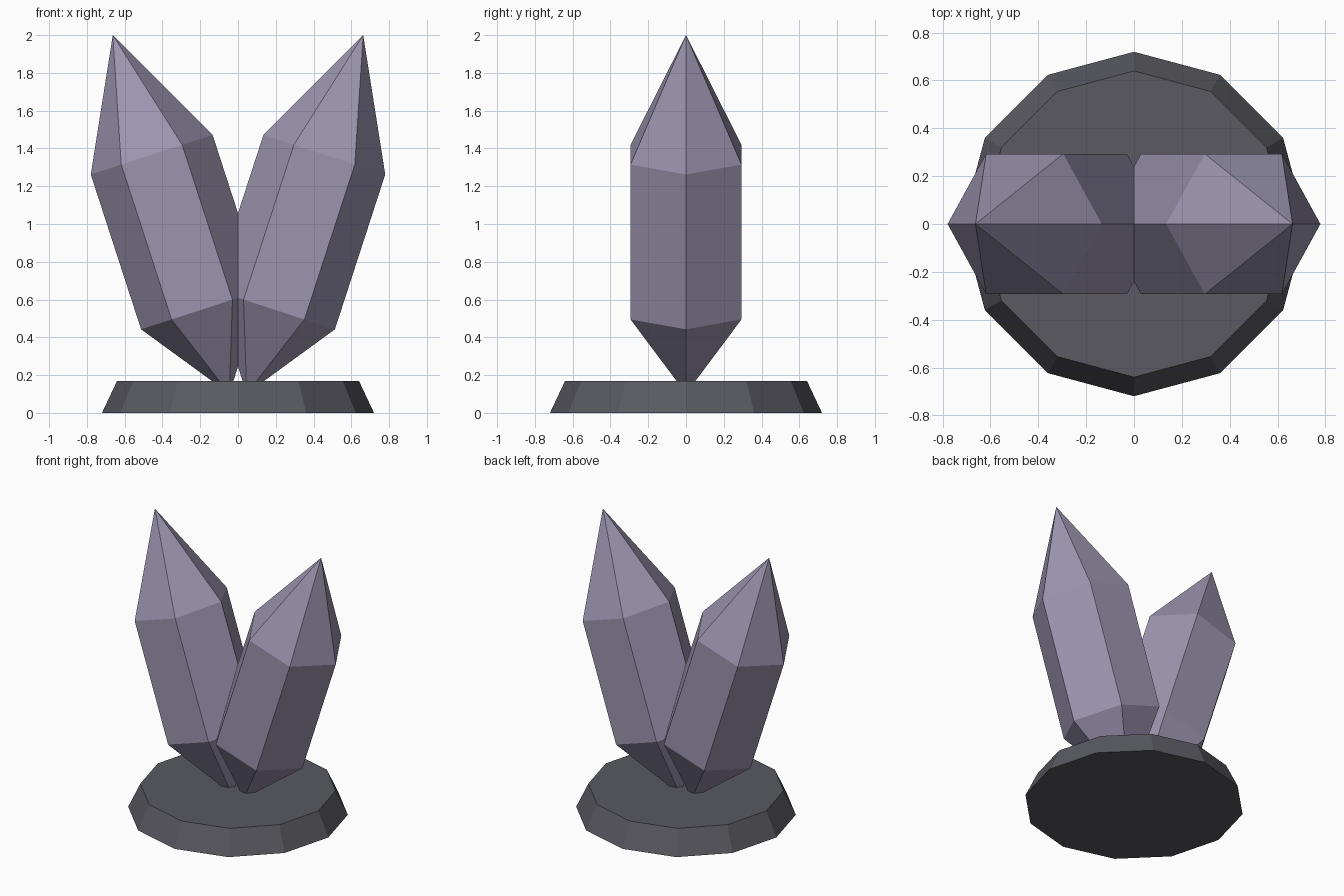
import bpy, bmesh
from math import cos, sin, pi, radians
from mathutils import Matrix

if "Cube" in bpy.data.objects:
    bpy.data.objects.remove(bpy.data.objects["Cube"])


def material(name, rgb):
    m = bpy.data.materials.new(name)
    m.diffuse_color = (*rgb, 1)
    m.use_nodes = True
    m.node_tree.nodes["Principled BSDF"].inputs["Base Color"].default_value = m.diffuse_color
    return m


def faceted(name, profile, sides, mat, matrix=Matrix()):
    """Flat-faced solid from (radius, height) rings; radius 0 makes a point."""
    bm = bmesh.new()
    rings = []
    for r, z in profile:
        n = sides if r > 0 else 1
        rings.append([bm.verts.new((r * cos(2 * pi * i / sides), r * sin(2 * pi * i / sides), z))
                      for i in range(n)])
    for a, b in zip(rings, rings[1:]):
        for i in range(sides):
            j = (i + 1) % sides
            quad = [a[i % len(a)], a[j % len(a)], b[j % len(b)], b[i % len(b)]]
            bm.faces.new(list(dict.fromkeys(quad)))
    for ring in (rings[0], rings[-1]):
        if len(ring) > 1:
            bm.faces.new(ring)
    bm.transform(matrix)
    bmesh.ops.recalc_face_normals(bm, faces=bm.faces)
    mesh = bpy.data.meshes.new(name)
    bm.to_mesh(mesh)
    bm.free()
    mesh.materials.append(mat)
    obj = bpy.data.objects.new(name, mesh)
    bpy.context.collection.objects.link(obj)
    return obj


stone = material("dark_stone", (0.10, 0.10, 0.12))
violet = material("pale_violet", (0.33, 0.30, 0.43))

# Twelve-sided stone base
faceted("base", [(0.72, 0), (0.64, 0.17)], 12, stone)

# Two six-sided crystals leaning outwards, their lower points sunk in the base
crystal = [(0, 0), (0.339, 0.468), (0.339, 1.33), (0, 1.996)]
for name, side in (("left_crystal", -1), ("right_crystal", 1)):
    place = Matrix.Translation((side * 0.046, 0, 0.102)) @ Matrix.Rotation(side * radians(18), 4, 'Y')
    faceted(name, crystal, 6, violet, place)
